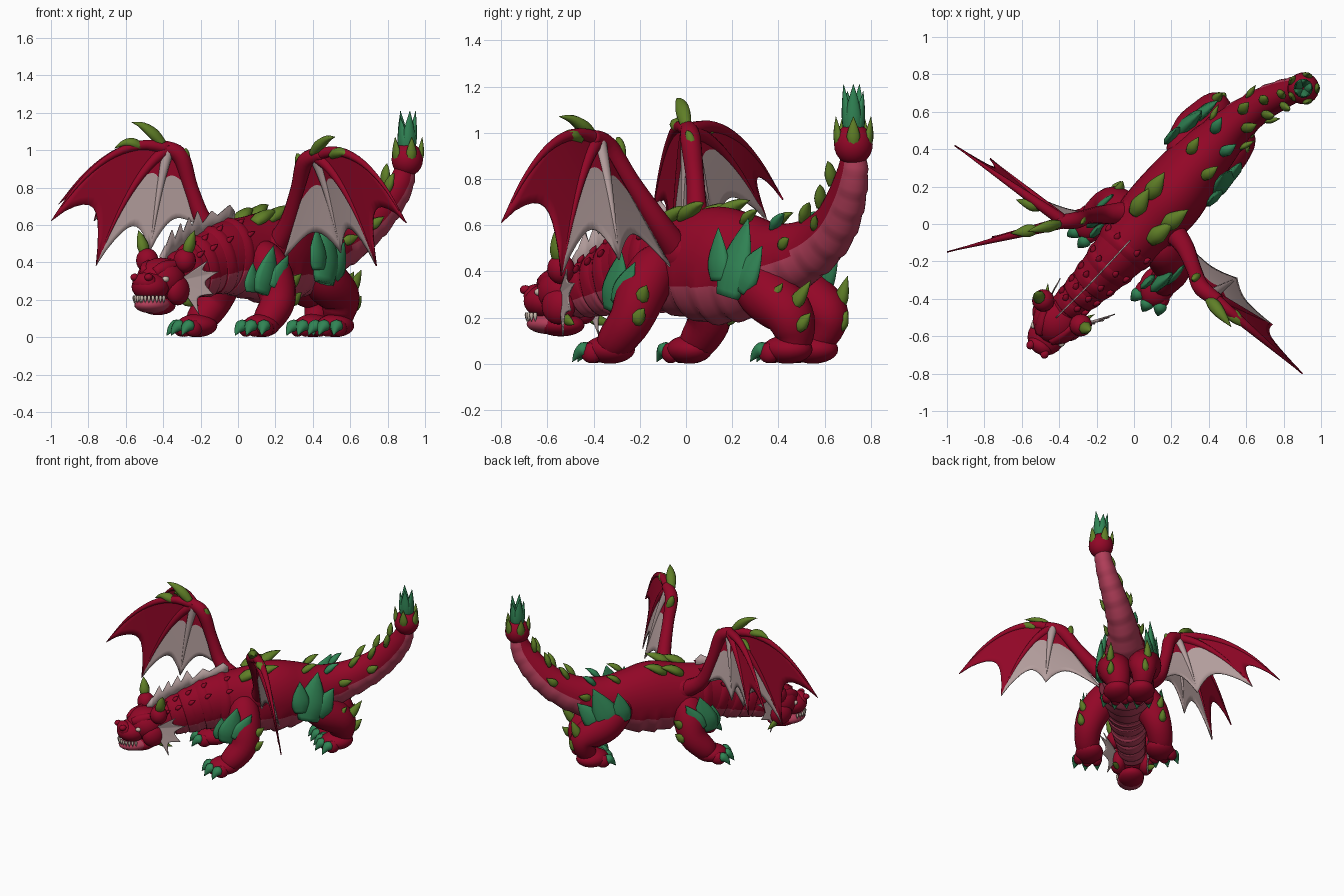
import bpy, bmesh, math
from mathutils import Vector, Matrix

cube = bpy.data.objects.get("Cube")
if cube:
    bpy.data.objects.remove(cube, do_unlink=True)


def material(name, rgb):
    m = bpy.data.materials.new(name)
    m.use_nodes = True
    m.diffuse_color = (*rgb, 1)
    m.node_tree.nodes["Principled BSDF"].inputs["Base Color"].default_value = (*rgb, 1)
    return m


RED = material("crimson hide", (0.29, 0.002, 0.02))
BELLY = material("rose belly", (0.44, 0.048, 0.10))
TEAL = material("teal claws", (0.03, 0.23, 0.09))
OLIVE = material("olive spikes", (0.115, 0.21, 0.02))
SKIN = material("pale membrane", (0.46, 0.345, 0.34))
IVORY = material("ivory teeth", (0.6, 0.5, 0.42))
Z = Vector((0, 0, 1))
BACK = Vector((1, 1, 0)).normalized()
LEFT = Vector((1, -1, 0)).normalized()


def finish(name, bm, mats):
    mesh = bpy.data.meshes.new(name)
    bmesh.ops.recalc_face_normals(bm, faces=bm.faces)
    for f in bm.faces:
        f.smooth = True
    bm.to_mesh(mesh)
    bm.free()
    for m in mats:
        mesh.materials.append(m)
    obj = bpy.data.objects.new(name, mesh)
    bpy.context.collection.objects.link(obj)
    return obj


def spline(pts, u):
    """Smooth curve through points of any dimension."""
    i = min(int(u), len(pts) - 2)
    t = u - i
    a, b, c, d = [Vector(pts[max(0, min(len(pts) - 1, i + k))]) for k in (-1, 0, 1, 2)]
    return (2 * b + (c - a) * t + (2 * a - 5 * b + 4 * c - d) * t ** 2
            + (3 * b - a - 3 * c + d) * t ** 3) * 0.5


def frame(pts, u, side):
    p = spline(pts, u)
    e = 0.02
    tan = Vector(spline(pts, min(u + e, len(pts) - 1))[:3]) - Vector(spline(pts, max(u - e, 0))[:3])
    tan.normalize()
    side = (side - tan * side.dot(tan)).normalized()
    return Vector(p[:3]), tan, side, side.cross(tan), p[3], p[4]


def loft(name, pts, mats, side=None, steps=4, seg=12, belly=None):
    """Tube of elliptical rings; points are x, y, z, width, height.
    belly gives how high the plated underside reaches, at the front and the rear."""
    pts = [p if len(p) == 5 else (*p, p[3]) for p in pts]
    side = side or (Vector(pts[-1][:3]) - Vector(pts[0][:3])).orthogonal()
    bm, rings = bmesh.new(), []
    count = (len(pts) - 1) * steps

    def under(i, angle):
        if not belly:
            return False
        t = min(1, max(0, (i / count - .5) * 6))
        return math.sin(angle) < belly[0] + (belly[1] - belly[0]) * t

    for i in range(count + 1):
        c, tan, s, up, rw, rh = frame(pts, i / steps, side)
        ring = []
        for k in range(seg):
            a = math.tau * k / seg
            g = 1.06 - 0.07 * (i % 5) / 4 if under(i, a) else 1
            ring.append(bm.verts.new(c + (s * math.cos(a) * max(rw, .001) + up * math.sin(a) * max(rh, .001)) * g))
        rings.append(ring)
    for i, (r, q) in enumerate(zip(rings, rings[1:])):
        for k in range(seg):
            f = bm.faces.new((r[k], r[(k + 1) % seg], q[(k + 1) % seg], q[k]))
            f.material_index = int(under(i, math.tau * (k + .5) / seg))
    bm.faces.new(rings[0])
    bm.faces.new(rings[-1])
    return finish(name, bm, mats)


def blob(name, center, radii, mat, forward=-BACK):
    """Ellipsoid with radii sideways, forward and up."""
    f = Vector(forward).normalized()
    rot = Matrix((Z.cross(f), f, Z)).transposed().to_4x4()
    bm = bmesh.new()
    bmesh.ops.create_uvsphere(bm, u_segments=20, v_segments=12, radius=1,
                              matrix=Matrix.Translation(center) @ rot @ Matrix.Diagonal((*radii, 1)))
    return finish(name, bm, [mat])


def spike(name, base, tip, r, mat, side=None, flat=0.6, bend=0.0):
    """Curved leaf-shaped horn, widest below its middle."""
    base, tip = Vector(base), Vector(tip)
    pts = []
    for t, w in ((0, .7), (.3, 1), (.65, .65), (1, .02)):
        p = base.lerp(tip, t) + Z * bend * math.sin(math.pi * t)
        pts.append((*p, r * w, r * w * flat))
    return loft(name, pts, [mat], side, steps=3, seg=8)


def bow(a, b, lift, t):
    a, b = Vector(a), Vector(b)
    return a.lerp(b, t) + Z * lift * 2 * t * (1 - t)


def fan(name, hub, tips, lift, scallop, red_part, thick=0.008):
    """Scalloped membrane stretched between fingers that leave one hub."""
    bm, n, m = bmesh.new(), 14, 10
    last = len(tips) - 1
    for k in range(last):
        la, lb = lift * (1 - k / last), lift * (1 - (k + 1) / last)
        grid = []
        for i in range(n + 1):
            row = []
            for j in range(m + 1):
                v = j / m
                r = i / n * (1 - scallop * math.sin(math.pi * v) ** .8)
                row.append(bm.verts.new(bow(hub, tips[k], la, r).lerp(bow(hub, tips[k + 1], lb, r), v)))
            grid.append(row)
        for i in range(n):
            for j in range(m):
                f = bm.faces.new((grid[i][j], grid[i + 1][j], grid[i + 1][j + 1], grid[i][j + 1]))
                f.material_index = int(i / n >= red_part and (k > 0 or red_part == 0))
    bmesh.ops.remove_doubles(bm, verts=bm.verts, dist=0.0005)
    obj = finish(name, bm, [RED, SKIN])
    mod = obj.modifiers.new("thickness", "SOLIDIFY")
    mod.thickness, mod.offset = thick, 0


# Body, neck and tail in one sweep with a plated belly
SPINE = [(-.39, -.48, .30, .09, .10), (-.30, -.39, .34, .10, .13), (-.20, -.29, .38, .12, .16),
         (-.07, -.15, .43, .15, .19), (.06, .0, .43, .18, .22), (.19, .14, .43, .19, .25),
         (.30, .28, .43, .17, .22), (.42, .41, .45, .14, .16), (.55, .54, .50, .105, .13),
         (.68, .635, .585, .088, .11), (.79, .69, .70, .075, .095), (.87, .72, .82, .062, .075),
         (.895, .725, .92, .05, .05)]
loft("body", SPINE, [RED, BELLY], LEFT, steps=8, seg=32, belly=(-.36, -.08))


def on_spine(u, degrees, length, lift):
    c, tan, s, up, rw, rh = frame(SPINE, u, LEFT)
    a = math.radians(degrees)
    n = s * math.cos(a) * rw + up * math.sin(a) * rh
    start = c + n * .96
    return start, start + tan * length + n.normalized() * lift, s


# Paired spikes down the back and tail, plus small neck bumps
for k, u in enumerate((3.7, 4.3, 6.2, 7.2, 8.3, 9.3, 10.3)):
    big = 1.3 if k < 2 else 0.85
    for tilt in (62, 118):
        a, b, s = on_spine(u + (tilt > 90) * .3, tilt, .12 * big, .06 * big)
        spike("back_spike", a, b, .036 * big, TEAL if k == 3 else OLIVE, s, .7, .012)
for u in (7.6, 8.9):
    for tilt in (15, 165):
        a, b, s = on_spine(u, tilt, .09, .03)
        spike("tail_side_spike", a, b, .028, OLIVE, Z, .6)
for u in (.8, 1.4, 2.0, 2.6, 3.2):
    for tilt in (35, 65, 115, 145):
        a, b, s = on_spine(u, tilt, .045, .03)
        spike("neck_bump", a, b, .018, RED, s, .8)
    c, tan, s, up, rw, rh = frame(SPINE, u, LEFT)
    loft("neck_fold", [(*(c - tan * .05), rw * .94, rh * .94), (*c, rw * 1.05, rh * 1.05),
                       (*(c + tan * .05), rw * .94, rh * .94)], [RED, BELLY], LEFT, seg=32, belly=(-.36, -.36))

# Jagged neck fin
bm = bmesh.new()
row = []
for k in range(15):
    c, tan, s, up, rw, rh = frame(SPINE, .1 + k * .235, LEFT)
    h = (.12 if k % 2 else .06) * (.6 if k < 2 else .65 if k > 9 else 1)
    row.append((bm.verts.new(c + up * rh * .8), bm.verts.new(c + up * (rh + h) + tan * .03 * (k % 2))))
for (a, b), (c, d) in zip(row, row[1:]):
    bm.faces.new((a, c, d, b))
fin = finish("neck_fin", bm, [SKIN])
fin.modifiers.new("thickness", "SOLIDIFY").thickness = .008

# Tail tip: knob, olive collar and crystal tuft
blob("tail_knob", (.905, .725, .95), (.085, .085, .09), RED)
for k in range(5):
    d = Vector((math.cos(k * math.tau / 5), math.sin(k * math.tau / 5), 0))
    q = Vector((.905, .725, 0))
    s = Z.cross(d)
    spike("tail_collar", q + d * .068 + Z * .94, q + d * .08 + Z * 1.07, .03, OLIVE, s)
    spike("tail_crystal", q + d * .02 + Z * .98, q + d * .045 + Z * (1.21 - .03 * (k % 2)), .038, TEAL, s)

# Head
H = Vector((-.385, -.475, 0))
F = Vector((-.55, -.83, 0)).normalized()
L = Z.cross(F)


def at(f, l, z):
    return H + F * f + L * l + Z * z


blob("skull", at(.05, 0, .31), (.13, .13, .115), RED, F)
blob("snout", at(.15, 0, .27), (.10, .105, .075), RED, F)
blob("nose", at(.21, 0, .295), (.07, .045, .05), RED, F)
blob("lower_jaw", at(.13, 0, .172), (.09, .115, .045), BELLY, F)
blob("chin", at(.08, 0, .168), (.088, .11, .05), RED, F)
for side in (-1, 1):
    blob("cheek", at(.03, side * .095, .25), (.055, .08, .08), RED, F)
    spike("brow", at(.16, side * .035, .345), at(-.02, side * .11, .41), .042, RED, Z, .8)
    blob("eye", at(.135, side * .088, .31), (.018, .022, .016), IVORY, F)
    blob("nostril", at(.235, side * .045, .32), (.022, .025, .02), RED, F)
    blob("horn_base", at(0, side * .12, .41), (.06, .06, .065), RED, F)
    spike("horn", at(0, side * .135, .44), at(-.005, side * .18, .57), .037, OLIVE, F, .8, .01)
    spike("jaw_spike", at(0, side * .10, .20), at(-.09, side * .15, .17), .025, OLIVE, Z)
    for k in range(7):
        a = k * .23
        p = at(.135 + .105 * math.cos(a), side * (.085 * math.sin(a) + .005), .222)
        spike("tooth", p, p - Z * .04, .009, IVORY, None, 1)
    out = .15 if side > 0 else .02
    fan("cheek_fin", at(.03, side * .09, .30),
        [at(back, side * (.09 + out * w), z) for back, w, z in
         ((-.09, .8, .41), (-.15, 1, .35), (-.12, .9, .23), (-.05, .6, .12))], 0, .28, 0, .006)


# Legs: c, when given, reflects the left leg over the body line
def limb(name, path, foot, toe, leaves, spurs, c=None):
    def m(p):
        x, y, *rest = p
        return tuple(p) if c is None else (y + c, x - c, *rest)
    loft(name + "_leg", [m(p) for p in path], [RED], BACK, steps=5, seg=18)
    d = Vector((*m((toe[0] + foot[0], toe[1] + foot[1])), 0)) - Vector((*m(foot)[:2], 0))
    d.normalize()
    s, o = Z.cross(d), Vector(m(foot))
    blob(name + "_foot", o, (.095, .115, .062), RED, d)
    for k in (-1, 0, 1):
        p = o + s * k * .062 + d * (.075 - .02 * abs(k))
        blob(name + "_toe", p - Z * .015, (.036, .05, .045), RED, d)
        q = p + d * .085 + s * k * .02
        q.z = .008
        spike(name + "_claw", p + d * .015, q, .038, TEAL, s, .9, .018)
    for a, b, r in leaves:
        spike(name + "_armour", m(a), m(b), r, TEAL, BACK, .4)
    for a, b in spurs:
        spike(name + "_spur", m(a), m(b), .034, OLIVE, BACK, .8)


for name, c in (("left_front", None), ("right_front", .11)):
    limb(name, [(.10, -.08, .46, .06), (.14, -.13, .42, .10), (.19, -.19, .31, .11), (.21, -.24, .19, .095),
                (.16, -.31, .09, .08), (.14, -.33, .04, .05)], (.125, -.33, .062), (-.5, -.87),
         [((.13, -.315, .23), (.19, -.28, .49), .085), ((.19, -.30, .26), (.27, -.22, .44), .06),
          ((.07, -.31, .24), (.08, -.31, .40), .055)],
         [((.27, -.20, .27), (.34, -.17, .34)), ((.28, -.22, .18), (.34, -.18, .24))], c)
limb("left_hind", [(.36, .24, .50, .06), (.39, .27, .41, .09), (.46, .34, .31, .12), (.54, .44, .22, .11),
                   (.54, .47, .12, .085), (.53, .45, .04, .05)], (.52, .44, .062), (-.55, -.83),
     [((.46, .18, .29), (.48, .27, .63), .10), ((.50, .23, .32), (.57, .33, .51), .075),
      ((.43, .14, .36), (.42, .14, .59), .065)],
     [((.60, .46, .24), (.66, .54, .36)), ((.61, .48, .15), (.66, .54, .22)), ((.56, .35, .25), (.62, .42, .35))])
limb("right_hind", [(.25, .36, .48, .06), (.27, .41, .41, .10), (.33, .50, .31, .12), (.42, .60, .23, .10),
                    (.43, .61, .16, .08), (.40, .56, .06, .05)], (.40, .55, .062), (-.5, -.87),
     [((.25, .50, .29), (.36, .60, .61), .10), ((.32, .56, .32), (.45, .66, .50), .075),
      ((.20, .46, .36), (.22, .50, .58), .065)],
     [((.43, .66, .24), (.47, .70, .38)), ((.45, .66, .15), (.49, .70, .23))])


# Wings
def wing(label, arm, hub, fans, spurs):
    loft(label + "_wing_arm", arm, [RED], BACK, steps=5, seg=14)
    blob(label + "_wing_shoulder", arm[0][:3], (.075, .11, .09), RED)
    for tips, lift in fans:
        fan(label + "_wing_membrane", hub, tips, lift, .21, .4)
        for k, tip in enumerate(tips[:-1]):
            rise = lift * (1 - k / (len(tips) - 1))
            pts = [(*bow(hub, tip, rise, t / 5), .034 * (1 - t / 5.2)) for t in range(6)]
            loft(label + "_wing_finger", pts, [RED if k < 2 else SKIN], BACK, steps=3, seg=10)
    for a, b, r in spurs:
        spike(label + "_wing_spike", a, b, r, OLIVE, BACK, .8, .025)


wing("left", [(.20, -.03, .48, .065), (.27, -.12, .61, .05), (.32, -.24, .79, .04), (.36, -.34, .94, .045),
              (.45, -.41, .98, .035)], (.41, -.38, .97),
     [([(.90, -.80, .61), (.74, -.54, .38), (.55, -.29, .45), (.24, -.06, .41)], .30)],
     [((.40, -.40, .98), (.52, -.55, 1.07), .035), ((.50, -.46, .97), (.61, -.56, .96), .035),
      ((.34, -.28, .88), (.31, -.30, .98), .028)])
wing("right", [(-.02, .06, .50, .065), (-.17, .05, .60, .05), (-.25, .04, .79, .04), (-.31, .02, .97, .045),
               (-.42, .01, 1.02, .035)], (-.37, .01, 1.01),
     [([(-1.0, -.15, .62), (-.76, -.07, .38), (-.47, -.02, .46), (-.17, .05, .57)], .30),
      ([(-.96, .42, .71), (-.77, .35, .62), (-.47, .12, .56), (-.17, .06, .57)], .24)],
     [((-.40, 0, 1.03), (-.57, -.04, 1.15), .035), ((-.52, -.03, 1.02), (-.66, -.05, 1.01), .035),
      ((-.50, .09, 1.0), (-.63, .13, .98), .035), ((-.28, .03, .90), (-.28, .0, 1.01), .028)])
